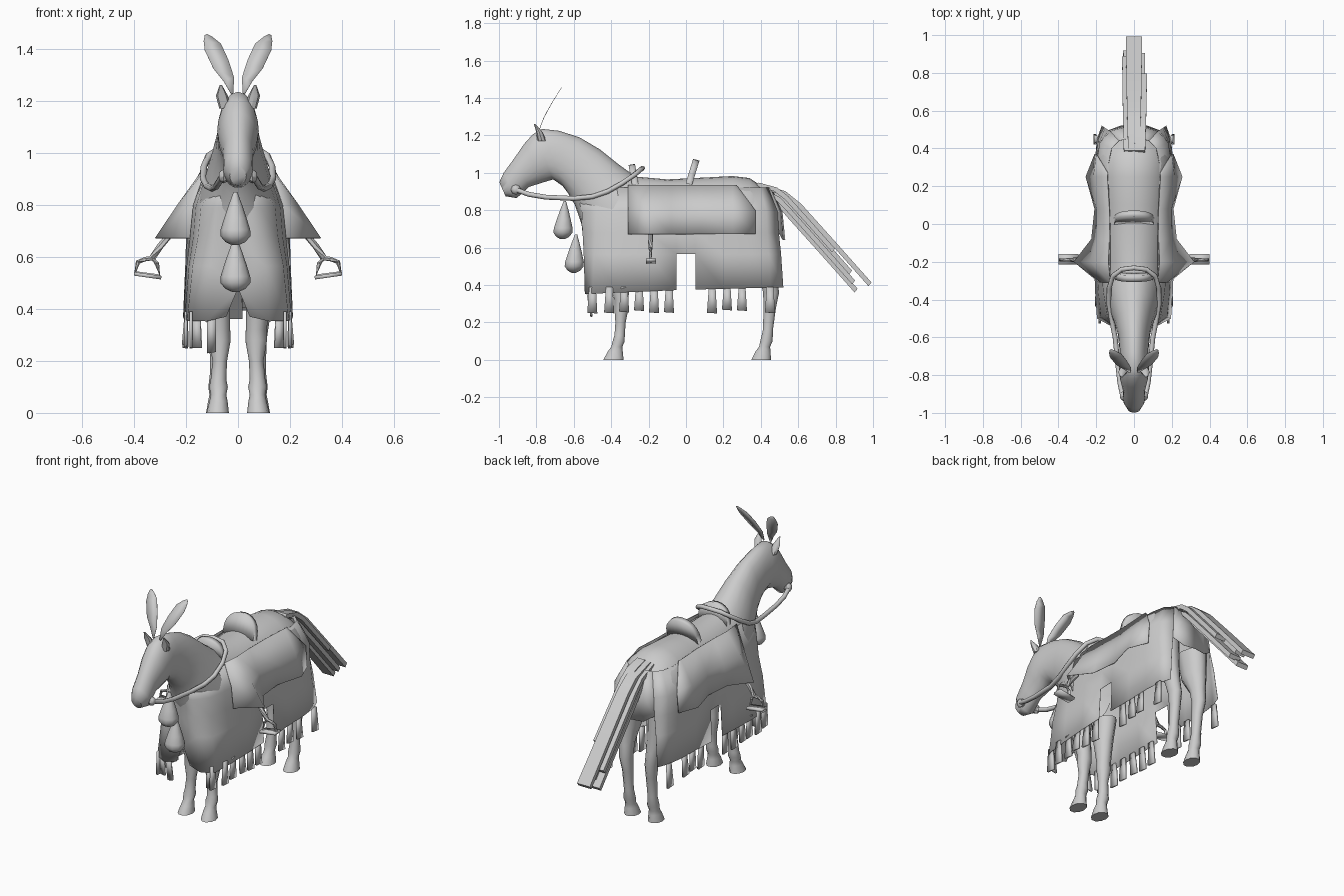
import bpy, math, random
from mathutils import Vector as V

random.seed(4)
grey = bpy.data.materials.new("plain grey")
grey.diffuse_color = (0.6, 0.6, 0.6, 1)


def build(name, verts, faces, mirror=False, thick=0, angle=40):
    me = bpy.data.meshes.new(name)
    me.from_pydata([tuple(v) for v in verts], [], faces)
    me.validate()
    me.materials.append(grey)
    ob = bpy.data.objects.new(name, me)
    bpy.context.collection.objects.link(ob)
    bpy.ops.object.select_all(action='DESELECT')
    ob.select_set(True)
    bpy.context.view_layer.objects.active = ob
    bpy.ops.object.shade_smooth_by_angle(angle=math.radians(angle))
    if thick:
        m = ob.modifiers.new("thickness", 'SOLIDIFY')
        m.thickness, m.offset = thick, 0
    if mirror:
        ob.modifiers.new("mirror", 'MIRROR').merge_threshold = .004
    return ob


def loft(name, rings, n=16, end_cap=True, **kw):
    """Skin elliptical rings given as (centre, half axis, half axis)."""
    verts = [V(c) + V(u) * math.cos(math.tau * i / n) + V(v) * math.sin(math.tau * i / n)
             for c, u, v in rings for i in range(n)]
    faces = [(r * n + i, r * n + (i + 1) % n, (r + 1) * n + (i + 1) % n, (r + 1) * n + i)
             for r in range(len(rings) - 1) for i in range(n)]
    faces.append(tuple(range(n))[::-1])
    if end_cap:
        faces.append(tuple(range(len(verts) - n, len(verts))))
    return build(name, verts, faces, **kw)


def tube(name, pts, r, n=8, **kw):
    pts = [V(p) for p in pts]
    rings = []
    for i, p in enumerate(pts):
        t = (pts[min(i + 1, len(pts) - 1)] - pts[max(i - 1, 0)]).normalized()
        u = t.cross(V((0.05, 0.2, 1)) if abs(t.z) < 0.8 else V((0, 1, 0))).normalized()
        rings.append((p, u * r, t.cross(u) * r))
    return loft(name, rings, n, **kw)


def sheet(name, rows, skip=(), **kw):
    n = len(rows[0])
    faces = [(r * n + i, r * n + i + 1, (r + 1) * n + i + 1, (r + 1) * n + i)
             for r in range(len(rows) - 1) for i in range(n - 1) if (r, i) not in skip]
    return build(name, [p for row in rows for p in row], faces, **kw)


# head and neck, then the back: upper y z, lower y z, half width
spine = [(-.998, .95, -.965, .875, .032), (-.975, 1.0, -.905, .865, .056), (-.92, 1.075, -.84, .925, .058),
         (-.865, 1.155, -.76, .95, .075), (-.82, 1.205, -.71, .965, .08), (-.77, 1.235, -.66, .93, .078),
         (-.68, 1.225, -.63, .89, .078), (-.57, 1.19, -.595, .83, .086), (-.46, 1.125, -.57, .76, .105),
         (-.36, 1.045, -.54, .67, .13), (-.27, .98, -.48, .58, .155), (-.1, .965, -.2, .57, .175),
         (.1, .975, .1, .57, .185), (.25, .983, .25, .57, .192), (.34, .972, .36, .57, .188),
         (.41, .925, .43, .58, .165), (.46, .86, .48, .61, .13)]
rings = [((0, (a + c) / 2, (b + d) / 2), (w, 0, 0), (0, (a - c) / 2, (b - d) / 2)) for a, b, c, d, w in spine]
loft("head_and_neck", rings[:11], 20, end_cap=False, angle=60)
sheet("back", [[V(c) + V(u) * math.sin(k * math.pi / 14) + V(v) * math.cos(k * math.pi / 14) for k in range(7)]
               for c, u, v in rings[10:]], mirror=True, angle=60)

# legs: z, x, y, half width x, half width y
front = [(.6, .085, -.36, .06, .085), (.45, .08, -.36, .05, .06), (.32, .07, -.345, .04, .04),
         (.28, .07, -.345, .042, .04), (.2, .07, -.35, .028, .029), (.13, .075, -.355, .03, .029),
         (.1, .075, -.36, .036, .034), (.07, .075, -.37, .03, .031), (.045, .075, -.378, .035, .042),
         (0, .078, -.388, .043, .057)]
hind = [(.7, .1, .38, .075, .1), (.55, .098, .4, .06, .085), (.44, .092, .44, .042, .05),
        (.36, .086, .455, .036, .045), (.28, .08, .448, .03, .035), (.16, .08, .438, .027, .028),
        (.1, .08, .43, .034, .035), (.07, .08, .42, .03, .031), (.045, .08, .412, .035, .042),
        (0, .08, .402, .043, .055)]
for name, leg in (("front_legs", front), ("hind_legs", hind)):
    loft(name, [((x, y, z), (-a, 0, 0), (0, b, 0)) for z, x, y, a, b in leg[::-1]], 10,
         end_cap=False, mirror=True, angle=50)

# ears
loft("ears", [((.05, -.77, 1.17), (.022, 0, 0), (0, .025, 0)), ((.062, -.785, 1.22), (.023, 0, 0), (0, .016, 0)),
              ((.066, -.81, 1.262), (.004, 0, 0), (0, .004, 0))], 8, mirror=True)

# head plumes: inner x z, outer x z, swept back with height
plume = [(.018, 1.23, .026, 1.225), (.015, 1.29, .055, 1.275), (.038, 1.36, .095, 1.325),
         (.066, 1.42, .128, 1.395), (.1, 1.447, .132, 1.43), (.12, 1.457, .128, 1.452)]
sheet("plumes", [[(x, -.785 + .12 * (max(0, z - 1.225) / .23) ** 1.3, z) for x, z in ((a, b), (c, d))]
                 for a, b, c, d in plume], mirror=True, thick=.002, angle=60)

# cloth skirt, notched at mid side and split at the chest
bottom = [(.04, -.53), (.12, -.54), (.195, -.5), (.205, -.36), (.21, -.2), (.21, -.05),
          (.21, .05), (.205, .2), (.205, .35), (.195, .45), (.17, .52)]
upper = [(0, -.565), (.085, -.555), (.142, -.48), (.162, -.36), (.176, -.2), (.182, -.05),
         (.19, .05), (.197, .2), (.197, .33), (.18, .43), (.125, .49)]
crest = [(0, -.585), (.06, -.57), (.1, -.48), (.122, -.36), (.126, -.2), (.125, -.05),
         (.128, .05), (.135, .2), (.135, .32), (.118, .4), (.08, .44)]


def level(t, z):
    return [((1 - t) * a + t * c, (1 - t) * b + t * d, z) for (a, b), (c, d) in zip(bottom, upper)]


top_row = [(x, y, .86 if y < -.4 else .92) for x, y in crest]
low = [(x, y, .375 + (.025 if y > 0 else .042) * y) for x, y, z in level(0, 0)]
low[0] = (.045, -.53, .37)
mid, hip = level(.4, .565), level(.8, .68)
mid[0] = (0, -.53, .48)
hip[0] = (0, -.55, .66)
sheet("cloth", [top_row, level(1, .79), hip, mid, low], skip=[(3, 5)], mirror=True, thick=.002, angle=70)

# rump cover, joined to the rear edge of the cloth
edge = [top_row[-1], level(1, .79)[-1], hip[-1]]
sheet("rump_cover", [[(0, yc, z), (e[0] * .55, (yc * 2 + e[1]) / 3, z), e]
                     for e, (yc, z) in zip(edge, ((.455, .92), (.515, .79), (.53, .64)))],
      mirror=True, thick=.002, angle=70)

# hanging fringe tabs
for i, y in enumerate((-.5, -.41, -.33, -.25, -.17, -.09, .14, .22, .3, .45)):
    d, b = random.uniform(-.008, .008), .25 + random.uniform(0, .02)
    x = .203 if y > -.45 else .185
    sheet(f"fringe_side_{i}", [[(x - .004, y - .018, .39), (x - .004, y + .018, .39)],
                               [(x + d, y - .028, b), (x + d, y + .026, b - .004)]],
          mirror=True, thick=.012)
sheet("fringe_front", [[(-.118, -.528, .37), (-.085, -.528, .37)],
                       [(-.12, -.505, .23), (-.085, -.505, .235)]], thick=.012)
sheet("fringe_front_corners", [[(.145, -.51, .37), (.175, -.5, .37)],
                               [(.14, -.505, .25), (.175, -.495, .25)]], mirror=True, thick=.012)

# saddle flaps, pulled outward at the stirrups
ys = [-.31, -.2, -.08, .08, .25, .37]
xt, xm, xb = [.125, .135, .13, .13, .14, .138], [.172, .232, .195, .197, .215, .198], \
    [.185, .318, .225, .208, .255, .208]
sheet("saddle_flaps", [[(x, min(y, .27), .935) for x, y in zip(xt, ys)],
                       [(x, y, .8) for x, y in zip(xm, ys)],
                       [(x, y, .672) for x, y in zip(xb, ys)]], mirror=True, thick=.003, angle=50)


# saddle ends: arched plates, leaning
def arch(name, y0, y1, z0, z1, w, depth):
    arc = [math.pi * i / 12 for i in range(13)]
    rise = [math.sin(a) ** .7 if 0 < a < 3.14 else 0 for a in arc]
    rows = [[(w * math.cos(a), y0 + (y1 - y0) * r, z0 + (z1 - z0) * r) for a, r in zip(arc, rise)],
            [(w * math.cos(a), y0, z0) for a in arc]]
    sheet(name, rows, thick=depth)


arch("saddle_cantle", .015, .055, .94, 1.07, .105, .035)
arch("saddle_pommel", -.27, -.29, .93, 1.045, .1, .035)

# stirrups and their straps
tube("stirrup_straps", [(.25, -.19, .7), (.3, -.19, .64), (.33, -.19, .595)], .013, 6, mirror=True)
ring = [(.33, -.19, .595), (.312, -.19, .575), (.3, -.19, .525), (.395, -.19, .537),
        (.385, -.19, .58), (.355, -.19, .592), (.33, -.19, .595)]
tube("stirrup_rings", ring, .009, 6, mirror=True)
sheet("stirrup_treads", [[(.295, -.215, .52), (.4, -.215, .535)], [(.295, -.16, .52), (.4, -.16, .535)]],
      mirror=True, thick=.014)

# reins looping over the neck, with bit knobs
rein = [(.06, -.91, .91), (.075, -.84, .885), (.085, -.75, .87), (.1, -.6, .863), (.12, -.5, .873),
        (.134, -.42, .9), (.132, -.34, .945), (.112, -.275, .99), (.065, -.24, 1.02), (0, -.232, 1.025)]
tube("reins", rein, .013, 8, mirror=True, angle=60)
loft("bit_knobs", [((x, -.91, .91), (0, r, 0), (0, 0, r)) for x, r in
                   ((.04, .02), (.055, .027), (.068, .02), (.074, .008))], 8, mirror=True)

# chest drops
for name, y, z in (("drop_upper", -.66, .645), ("drop_lower", -.6, .465)):
    prof = [(0, .012), (.012, .038), (.035, .058), (.06, .057), (.105, .043), (.155, .026), (.205, .007)]
    loft(name, [((-.01, y + h * .06, z + h), (r, 0, 0), (0, r * .92, 0)) for h, r in prof], 10, angle=55)

# tail: overlapping flat hair ribbons; offset x, length, drop, half width
path = [(.38, .95), (.53, .91), (.62, .84), (.8, .64), (1.0, .415)]
for i, (x, k, d, w) in enumerate(((0, .985, .01, .042), (.032, .66, .0, .036), (-.03, .84, .03, .032),
                                  (.022, .9, .06, .036), (-.02, .95, .085, .036))):
    pts = [(.38 + (y - .38) * k - d * .7 * min(1, j / 2), .95 + (z - .95) * k - d * .7 * min(1, (j + 1) / 2))
           for j, (y, z) in enumerate(path)]
    loft(f"tail_strand_{i}", [((x, y, z - .012), (w * (.75 + .07 * j), .008, .01), (-w * (.75 + .07 * j), .008, .01))
                              for j, (y, z) in enumerate(pts)], 4, angle=30)
